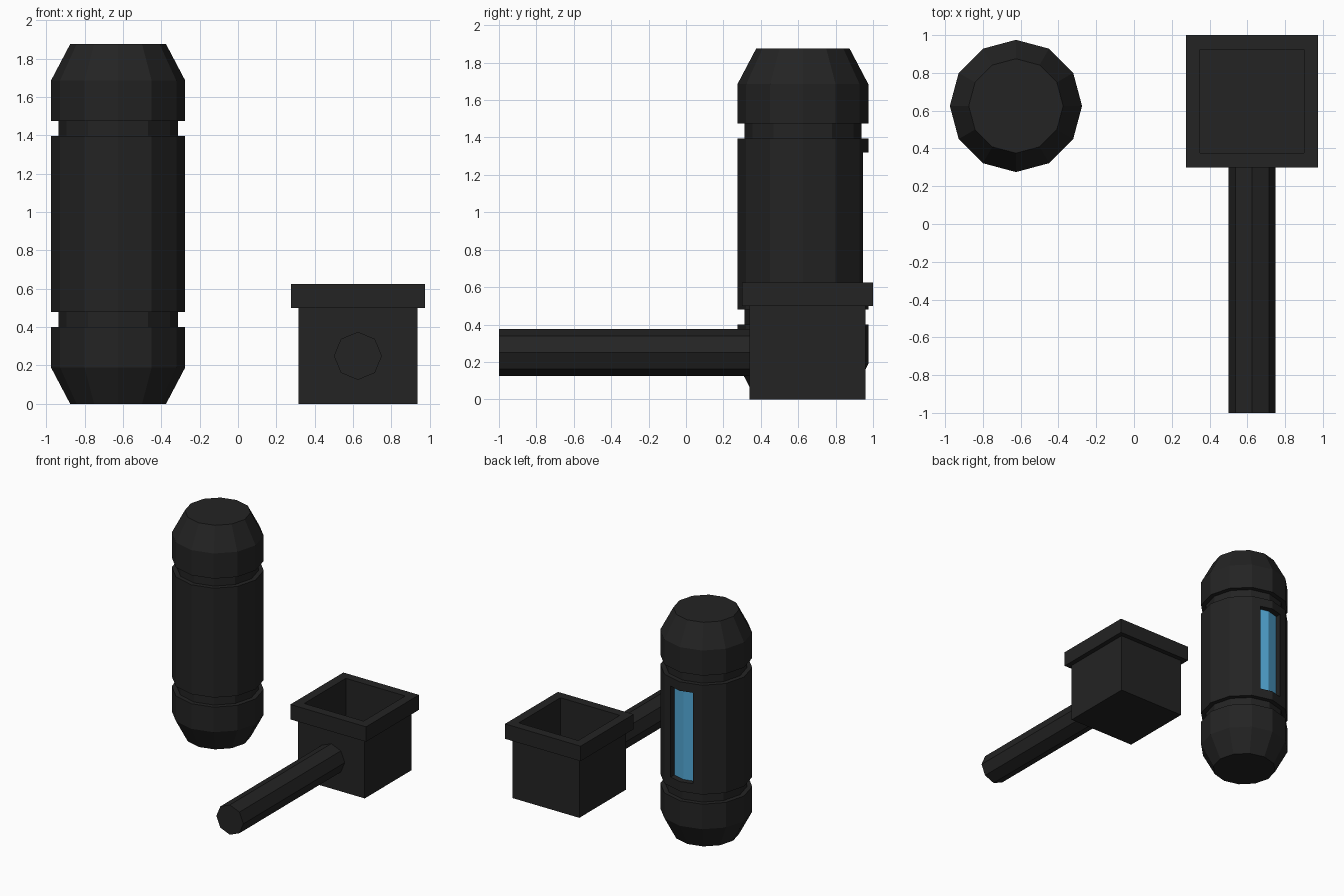
import bpy, bmesh
from math import sin, cos, pi, tan, radians

cube = bpy.data.objects.get("Cube")
if cube:
    bpy.data.objects.remove(cube, do_unlink=True)


def make_material(name, colour):
    mat = bpy.data.materials.new(name)
    mat.use_nodes = True
    mat.diffuse_color = colour
    for node in mat.node_tree.nodes:
        if node.type == 'BSDF_PRINCIPLED':
            node.inputs["Base Color"].default_value = colour
    return mat


black = make_material("matte_black", (0.017, 0.017, 0.017, 1))
blue = make_material("window_blue", (0.085, 0.39, 0.67, 1))


def loft(name, rings, mat, location):
    """Join equal-sized rings of points into a closed flat-shaded solid."""
    bm = bmesh.new()
    loops = [[bm.verts.new(p) for p in ring] for ring in rings]
    for low, high in zip(loops, loops[1:]):
        for i in range(len(low)):
            j = (i + 1) % len(low)
            bm.faces.new((low[i], low[j], high[j], high[i]))
    bm.faces.new(loops[0][::-1])
    bm.faces.new(loops[-1])
    bmesh.ops.recalc_face_normals(bm, faces=bm.faces)
    mesh = bpy.data.meshes.new(name)
    bm.to_mesh(mesh)
    bm.free()
    mesh.materials.append(mat)
    obj = bpy.data.objects.new(name, mesh)
    obj.location = location
    bpy.context.collection.objects.link(obj)
    return obj


def circle(radius, z, sides):
    steps = [2 * pi * i / sides for i in range(sides)]
    return [(radius * cos(a), radius * sin(a), z) for a in steps]


def square(half, z):
    return [(-half, -half, z), (half, -half, z), (half, half, z), (-half, half, z)]


# Canister: half profile mirrored about its middle height
canister_at = (-0.625, 0.625, 0)
height = 1.875
R, GROOVE = 0.35, 0.312
half = [(0.25, 0), (R, 0.19), (R, 0.40), (GROOVE, 0.40), (GROOVE, 0.48), (R, 0.48)]
profile = half + [(r, height - z) for r, z in reversed(half)]
canister = loft("canister", [circle(r, z, 12) for r, z in profile], black, canister_at)

# Window recess cut into the back of the canister
w, back, z0, z1 = 0.103, 0.24, 0.56, 1.32
outline = [(-w, back), (w, back), (w, 0.5), (-w, 0.5)]
cutter = loft("recess_cutter", [[(x, y, z) for x, y in outline] for z in (z0, z1)],
              black, canister_at)
cutter.hide_render = True
cut = canister.modifiers.new("recess", 'BOOLEAN')
cut.operation = 'DIFFERENCE'
cut.solver = 'EXACT'
cut.object = cutter
bpy.context.view_layer.objects.active = canister
bpy.ops.object.modifier_apply(modifier=cut.name)
bpy.data.objects.remove(cutter, do_unlink=True)

# Folded window pane inside the recess
crest = 0.302
side = crest - w * tan(radians(15))
outline = [(-w, back), (w, back), (w, side), (0, crest), (-w, side)]
loft("window_pane", [[(x, y, z) for x, y in outline] for z in (z0, z1)], blue, canister_at)

# Open box: outside, overhanging rim, then down into the cavity
steps = [(0.31, 0), (0.31, 0.5), (0.35, 0.5), (0.35, 0.625), (0.275, 0.625), (0.275, 0.06)]
loft("open_box", [square(h, z) for h, z in steps], black, (0.625, 0.65, 0))

# Octagonal handle pointing forward
handle = loft("handle", [circle(0.125, z, 8) for z in (0, 1.35)], black, (0.625, 0.35, 0.25))
handle.rotation_euler = (pi / 2, 0, 0)
